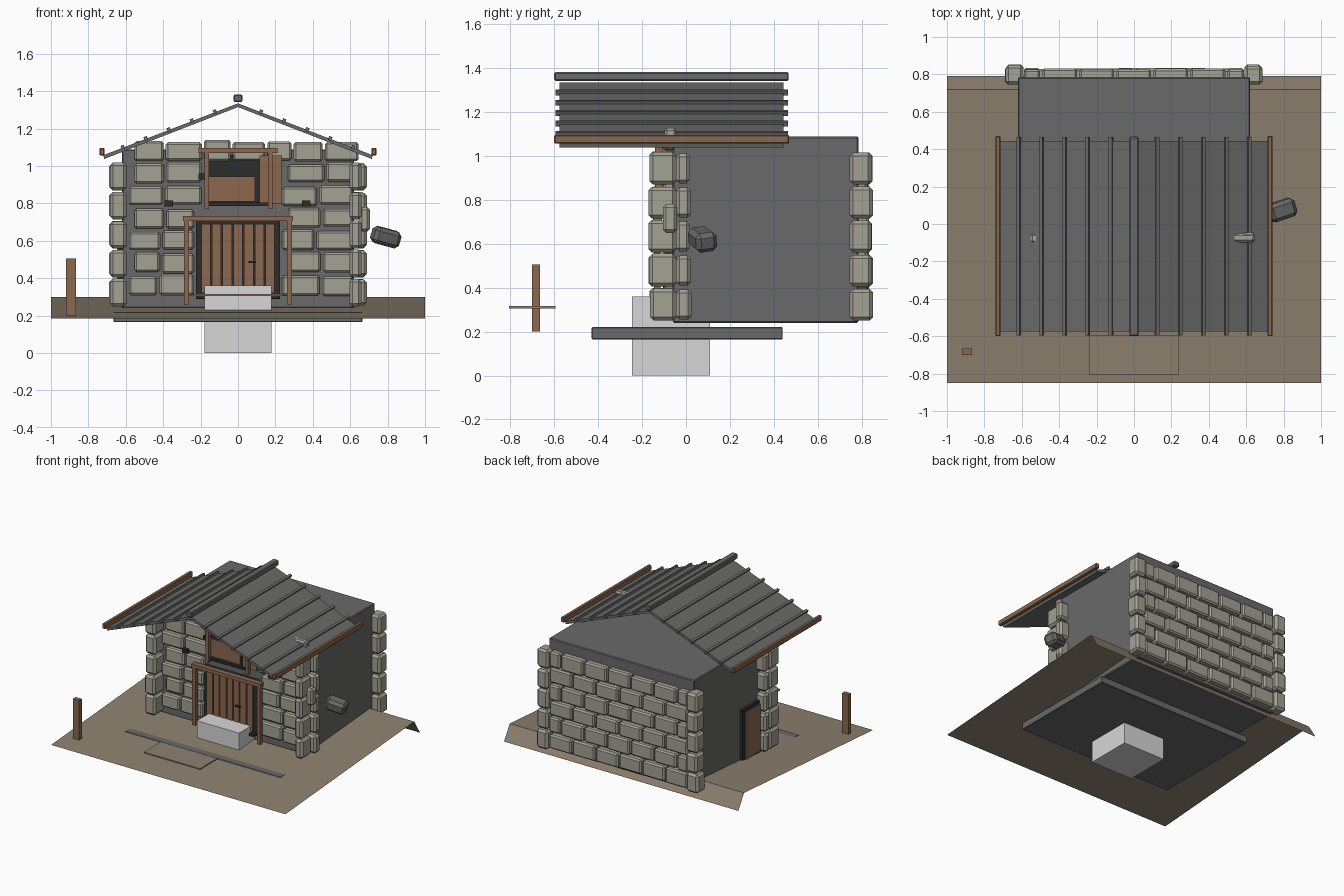
import bpy, bmesh, math, random
from mathutils import Matrix, Vector, Euler

if "Cube" in bpy.data.objects:
    bpy.data.objects.remove(bpy.data.objects["Cube"])

random.seed(4)


def mat(name, col):
    m = bpy.data.materials.new(name)
    m.diffuse_color = (*col, 1)
    m.use_nodes = True
    m.node_tree.nodes["Principled BSDF"].inputs["Base Color"].default_value = m.diffuse_color
    return m


STONE = mat("pale stone", (0.37, 0.36, 0.30))
GREY = mat("slate grey", (0.14, 0.142, 0.138))
WOOD = mat("brown wood", (0.26, 0.14, 0.08))
EARTH = mat("earth", (0.27, 0.22, 0.16))
DARK = mat("dark iron", (0.025, 0.025, 0.025))
PALE = mat("pale block", (0.68, 0.68, 0.68))


def add_box(bm, x0, x1, y0, y1, z0, z1, bevel=0.0, rot=(0, 0, 0)):
    c = Vector(((x0 + x1) / 2, (y0 + y1) / 2, (z0 + z1) / 2))
    m = (Matrix.Translation(c) @ Euler(rot).to_matrix().to_4x4()
         @ Matrix.Diagonal((x1 - x0, y1 - y0, z1 - z0, 1)))
    part = bmesh.new()
    bmesh.ops.create_cube(part, size=1, matrix=m)
    if bevel:
        bmesh.ops.bevel(part, geom=part.edges[:], offset=bevel, segments=1,
                        affect='EDGES', profile=0.5)
    tmp = bpy.data.meshes.new("tmp")
    part.to_mesh(tmp)
    bm.from_mesh(tmp)
    bpy.data.meshes.remove(tmp)
    part.free()


def finish(bm, name, material):
    bmesh.ops.recalc_face_normals(bm, faces=bm.faces[:])
    me = bpy.data.meshes.new(name)
    bm.to_mesh(me)
    bm.free()
    me.materials.append(material)
    ob = bpy.data.objects.new(name, me)
    bpy.context.collection.objects.link(ob)
    return ob


def boxes(name, material, *dims, bevel=0.0, rot=(0, 0, 0)):
    bm = bmesh.new()
    for d in dims:
        add_box(bm, *d, bevel=bevel, rot=rot)
    return finish(bm, name, material)


def j(a):
    return random.uniform(-a, a)


# sloping ground with a folded back lip
bm = bmesh.new()
rows = [[bm.verts.new((x, y, z)) for x in (-1, 1)]
        for y, z in ((-0.85, 0.185), (0.72, 0.30), (0.79, 0.188))]
for a, b in zip(rows, rows[1:]):
    bm.faces.new((a[0], a[1], b[1], b[0]))
finish(bm, "ground", EARTH)

boxes("path_slab", EARTH, (-0.24, 0.24, -0.805, -0.595, 0.306, 0.316))
boxes("foundation_slab", GREY, (-0.665, 0.665, -0.43, 0.44, 0.165, 0.22), bevel=0.004)
boxes("step_block", PALE, (-0.18, 0.18, -0.245, 0.11, 0, 0.36))
boxes("fence_post", WOOD, (-0.92, -0.866, -0.70, -0.665, 0.2, 0.505))
boxes("house_body", GREY, (-0.62, 0.62, -0.06, 0.785, 0.24, 1.088), bevel=0.006)

# front masonry: courses broken by the door and the window
bm = bmesh.new()
for r in range(7):
    z = 0.31 + 0.12 * r
    if r < 4:
        spans = [(-0.59, -0.23), (0.23, 0.62)]
    elif r < 6:
        spans = [(-0.59, -0.19), (0.23, 0.62)]
    else:
        spans = [(-0.56, 0.65)]
    for a, b in spans:
        a += 0.03 * (r % 2)
        n = max(2, round((b - a) / 0.165) + (r % 2 if r == 6 else 0))
        cuts = [a + (b - a) * k / n + (j(0.03) if 0 < k < n else 0)
                for k in range(n + 1)]
        for p, q in zip(cuts, cuts[1:]):
            add_box(bm, p + 0.006, q - 0.006, -0.10 + j(0.006), -0.05,
                    z + j(0.006), z + 0.105 + j(0.008), bevel=0.011)
finish(bm, "front_stones", STONE)

# back masonry in running bond
bm = bmesh.new()
for r in range(6):
    z = 0.262 + 0.126 * r
    edges = [-0.595] + [-0.595 + 0.198 * (k - 0.5 * (r % 2)) for k in range(1, 7)]
    if r % 2:
        edges.append(0.595)
    for p, q in zip(edges, edges[1:]):
        add_box(bm, p + 0.006, q - 0.006, 0.76, 0.83 + j(0.004),
                z + j(0.004), z + 0.112 + j(0.005), bevel=0.011)
finish(bm, "back_stones", STONE)

# corner stones
bm = bmesh.new()
for s in (-1, 1):
    def corner(x0, x1, *rest):
        add_box(bm, min(s * x0, s * x1), max(s * x0, s * x1), *rest, bevel=0.016)
    for k in range(5):
        z = 0.25 + 0.155 * k
        corner(0.595, 0.66 if s > 0 else 0.685, -0.165 + j(0.008), -0.045,
               z, z + 0.147 + j(0.004))
        corner(0.60, 0.69, -0.045, 0.02 + j(0.006), z + 0.005, z + 0.142)
        corner(0.59, 0.685 + j(0.006), 0.745, 0.848 + j(0.005), z, z + 0.145)
add_box(bm, 0.65, 0.705, -0.105, -0.04, 0.65, 0.78, bevel=0.014)
finish(bm, "corner_stones", STONE)

boxes("roof_pebble", STONE, (0.58, 0.645, -0.085, -0.045, 1.08, 1.126), bevel=0.01)
boxes("loose_stone", GREY, (0.715, 0.865, 0.025, 0.125, 0.575, 0.665), bevel=0.02,
      rot=(0.15, 0.25, 0.33))

# pitched roof: sheets, ribs, ridge and eave beams
SLOPE = 0.385
bm = bmesh.new()
ribs = bmesh.new()
ang = math.atan(SLOPE)
for s in (-1, 1):
    prof = [(0, 1.335), (0.72, 1.335 - 0.72 * SLOPE), (0.715, 1.315 - 0.72 * SLOPE), (0, 1.315)]
    ends = [[bm.verts.new((s * x, y, z)) for x, z in prof] for y in (-0.575, 0.445)]
    bm.faces.new(ends[0])
    bm.faces.new(ends[1][::-1])
    for i in range(4):
        k = (i + 1) % 4
        bm.faces.new((ends[0][i], ends[0][k], ends[1][k], ends[1][i]))
    for i in range(1, 6):
        x = s * 0.1232 * i
        z = 1.338 - abs(x) * SLOPE
        add_box(ribs, x - 0.009, x + 0.009, -0.595, 0.465, z - 0.012, z + 0.010,
                rot=(0, s * ang, 0))
finish(bm, "roof_sheets", GREY)
finish(ribs, "roof_ribs", GREY)
boxes("ridge_beam", GREY, (-0.024, 0.024, -0.6, 0.467, 1.342, 1.382), bevel=0.006)
boxes("eave_beams", WOOD, *[(s * 0.727 - 0.014, s * 0.727 + 0.014, -0.6, 0.47, 1.056, 1.096)
                            for s in (-1, 1)], bevel=0.005)

# front door: dark backing, planks, posts and lintel
boxes("door_backing", DARK, (-0.225, 0.225, -0.09, -0.05, 0.29, 0.715))
W = 0.40 / 7
boxes("door_planks", WOOD, *[(-0.2 + W * k + 0.004, -0.2 + W * (k + 1) - 0.004,
                              -0.102, -0.08, 0.32, 0.69) for k in range(7)])
boxes("door_sill", DARK, (-0.22, 0.22, -0.12, -0.06, 0.292, 0.312))
boxes("door_handle", DARK, (0.055, 0.095, -0.118, -0.1, 0.482, 0.492))
boxes("door_frame", WOOD, (-0.29, -0.262, -0.145, -0.115, 0.26, 0.72),
      (0.262, 0.29, -0.145, -0.115, 0.26, 0.72),
      (-0.295, 0.295, -0.15, -0.11, 0.705, 0.732))

# loft window: dark opening, low board, shutter and frame
boxes("window_backing", DARK, (-0.165, 0.115, -0.095, -0.05, 0.785, 1.06))
boxes("window_board", WOOD, (-0.16, 0.09, -0.105, -0.09, 0.81, 0.945))
boxes("window_shutter", WOOD, (0.115, 0.235, -0.11, -0.06, 0.80, 1.055))
boxes("window_sill", DARK, (-0.16, 0.16, -0.12, -0.06, 0.785, 0.805))
boxes("window_frame", WOOD, (-0.18, -0.155, -0.14, -0.11, 0.77, 1.08),
      (0.16, 0.185, -0.14, -0.11, 0.77, 1.08),
      (-0.21, 0.21, -0.145, -0.105, 1.07, 1.096))
boxes("wall_brackets", DARK, *[(x - 0.022, x + 0.022, -0.125, -0.09, z - 0.016, z + 0.016)
                               for x, z in ((-0.19, 0.943), (-0.37, 0.80), (0.365, 0.80))])

# side door on the left wall
boxes("side_door_frame", DARK, (-0.64, -0.615, 0.0, 0.225, 0.25, 0.65))
boxes("side_door", WOOD, (-0.647, -0.63, 0.01, 0.195, 0.26, 0.625))
